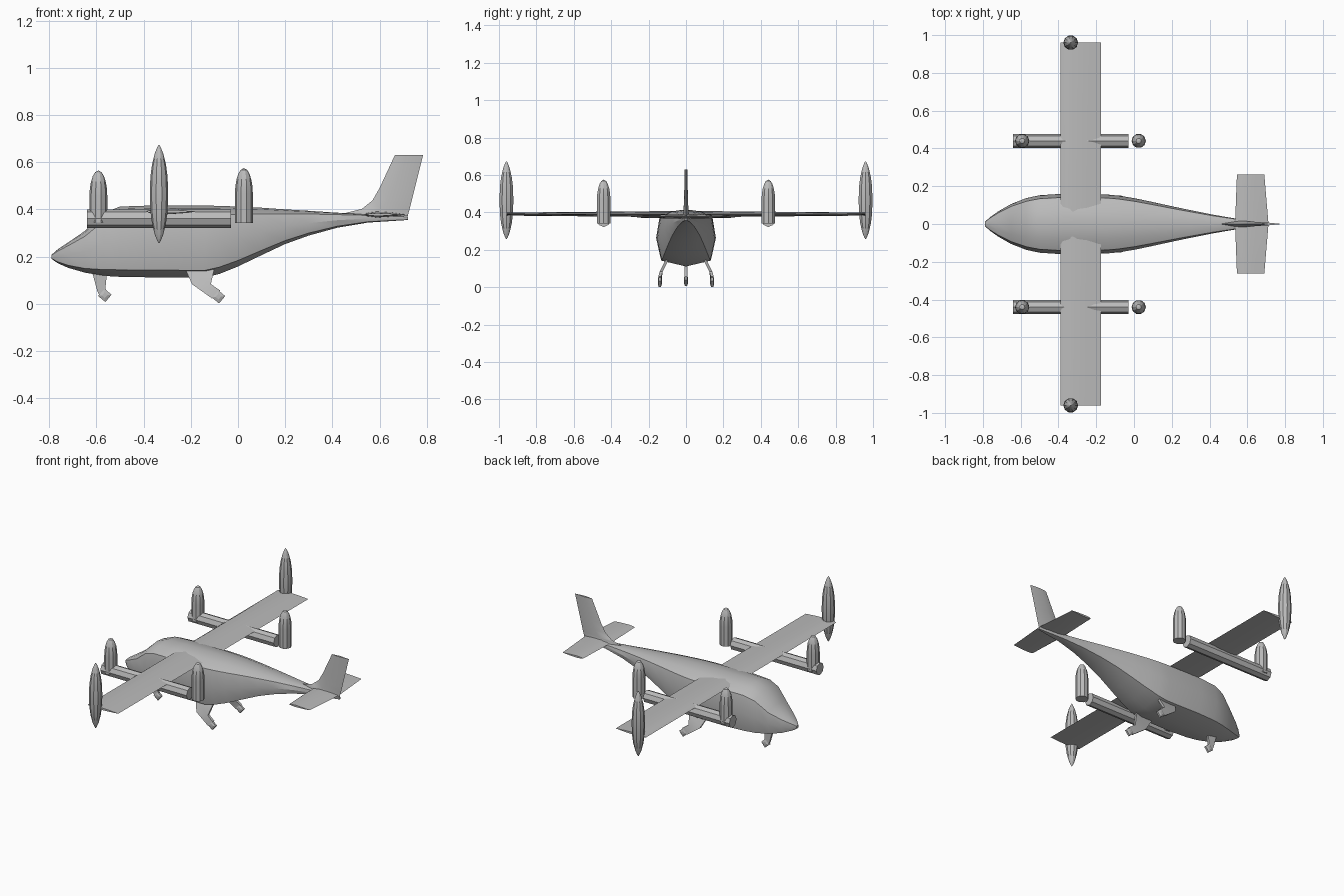
import bpy, bmesh
from math import cos, sin, pi, radians, sqrt

cube = bpy.data.objects.get("Cube")
if cube:
    bpy.data.objects.remove(cube)

grey = bpy.data.materials.new("plain grey")
grey.use_nodes = True
grey.diffuse_color = (0.5, 0.5, 0.5, 1)
grey.node_tree.nodes["Principled BSDF"].inputs["Base Color"].default_value = (0.5, 0.5, 0.5, 1)


def loft(name, rings, smooth=35):
    """Skin a list of equal-length point rings and cap both ends."""
    bm = bmesh.new()
    rows = [[bm.verts.new(p) for p in ring] for ring in rings]
    n = len(rows[0])
    for a, b in zip(rows, rows[1:]):
        for i in range(n):
            j = (i + 1) % n
            bm.faces.new((a[i], a[j], b[j], b[i]))
    bm.faces.new(rows[0])
    bm.faces.new(rows[-1])
    bmesh.ops.remove_doubles(bm, verts=bm.verts, dist=0.0003)
    bmesh.ops.recalc_face_normals(bm, faces=bm.faces)
    mesh = bpy.data.meshes.new(name)
    bm.to_mesh(mesh)
    bm.free()
    mesh.materials.append(grey)
    obj = bpy.data.objects.new(name, mesh)
    bpy.context.collection.objects.link(obj)
    bpy.ops.object.select_all(action='DESELECT')
    obj.select_set(True)
    bpy.context.view_layer.objects.active = obj
    if smooth:
        bpy.ops.object.shade_smooth_by_angle(angle=radians(smooth))
    return obj


def body_ring(x, w, low, top):
    """Cross-section: keel, chine, widest line, shoulder, crown."""
    h = top - low
    half = [(0.83 * w, low + 0.1 * h), (w, low + 0.5 * h),
            (0.88 * w, top - 0.13 * h), (0.5 * w, top - 0.035 * h)]
    side = [(x, y, z) for y, z in half]
    return [(x, 0, low)] + side + [(x, 0, top)] + [(x, -y, z) for x, y, z in side[::-1]]


# Fuselage stations: x, half width, underside, roof
loft("fuselage", [body_ring(*s) for s in (
    (-0.79, 0.01, 0.19, 0.208), (-0.765, 0.034, 0.172, 0.23), (-0.72, 0.066, 0.152, 0.26),
    (-0.65, 0.106, 0.132, 0.308), (-0.57, 0.137, 0.118, 0.385), (-0.5, 0.152, 0.114, 0.412),
    (-0.38, 0.16, 0.112, 0.416), (-0.14, 0.156, 0.111, 0.416), (-0.08, 0.15, 0.126, 0.415),
    (0.0, 0.137, 0.158, 0.412), (0.1, 0.116, 0.206, 0.407), (0.2, 0.094, 0.253, 0.4),
    (0.3, 0.073, 0.289, 0.394), (0.42, 0.049, 0.322, 0.386), (0.55, 0.027, 0.344, 0.379),
    (0.72, 0.006, 0.355, 0.37))], 28)


def foil(lead, trail, y, z, thick):
    """Symmetric wing section at a given span position."""
    chord = trail - lead
    upper = [(lead + t * chord, y, z + thick * k)
             for t, k in ((0.06, 0.28), (0.3, 0.5), (0.65, 0.34))]
    return ([(lead, y, z)] + upper + [(trail, y, z)]
            + [(x, y, 2 * z - h) for x, y, h in upper[::-1]])


loft("wing", [foil(-0.39, -0.175, y, 0.391, t)
              for y, t in ((-0.96, 0.016), (0, 0.034), (0.96, 0.016))])
loft("tailplane", [foil(a, b, y, 0.378, t) for a, b, y, t in (
    (0.545, 0.69, -0.262, 0.012), (0.535, 0.712, 0, 0.026), (0.545, 0.69, 0.262, 0.012))])


def fin_ring(lead, trail, z, thick):
    mid = lead + 0.4 * (trail - lead)
    return [(lead, 0, z), (mid, thick, z), (trail, 0, z), (mid, -thick, z)]


# Swept fin with a curved root fillet
loft("fin", [fin_ring(*r) for r in (
    (0.45, 0.72, 0.372, 0.018), (0.46, 0.723, 0.386, 0.017), (0.525, 0.728, 0.402, 0.014),
    (0.57, 0.737, 0.438, 0.012), (0.6, 0.75, 0.49, 0.01), (0.665, 0.785, 0.63, 0.007))])


def pod(name, x, y, profile):
    """Ten-sided upright body from (height, radius) pairs."""
    loft(name, [[(x + r * cos(i * pi / 5), y + r * sin(i * pi / 5), z) for i in range(10)]
                for z, r in profile], 25)


def bullet(low, top, r=0.038):
    nose = 0.11
    arc = [(top - nose + nose * t, r * sqrt(1 - t * t)) for t in (0, 0.3, 0.55, 0.78, 0.93, 1)]
    return [(low, r)] + arc


spindle = [(0.465 + 0.21 * t, 0.039 * (1 - abs(t) ** 2.4) ** 0.8)
           for t in (-1, -0.95, -0.82, -0.6, -0.35, 0, 0.35, 0.6, 0.82, 0.95, 1)]


def strut(name, y_sections, half):
    """Flat leg; each section gives front and rear (x, z) points and y."""
    loft(name, [[(xa, y - half, za), (xb, y - half, zb), (xb, y + half, zb), (xa, y + half, za)]
                for xa, za, xb, zb, y in y_sections])


def foot(name, x, y, z):
    """Tilted block with chamfered sides."""
    rings = []
    for dy, s in ((-0.011, 0.012), (-0.006, 0.029), (0.006, 0.029), (0.011, 0.012)):
        rings.append([(x + s * cos(radians(a)), y + dy, z + s * sin(radians(a)))
                      for a in (5, 95, 185, 275)])
    loft(name, rings, 0)


# Paired parts on each side
for side, s in (("left", 1), ("right", -1)):
    pod(side + "_tip_pod", -0.335, s * 0.96, spindle)
    loft(side + "_boom", [[(x, s * 0.44 + 0.037 * cos(i * pi / 4), 0.361 + 0.039 * sin(i * pi / 4))
                           for i in range(8)] for x in (-0.64, -0.03)], 0)
    pod(side + "_front_lift_pod", -0.592, s * 0.44, bullet(0.345, 0.565))
    pod(side + "_rear_lift_pod", 0.025, s * 0.44, bullet(0.342, 0.575))
    strut(side + "_main_leg", ((-0.225, 0.15, -0.1, 0.15, s * 0.1),
                               (-0.195, 0.083, -0.115, 0.083, s * 0.133),
                               (-0.11, 0.022, -0.075, 0.056, s * 0.14)), 0.008)
    foot(side + "_main_foot", -0.083, s * 0.14, 0.03)

# Nose gear
strut("nose_leg", ((-0.62, 0.14, -0.555, 0.14, 0), (-0.597, 0.055, -0.562, 0.065, 0),
                   (-0.585, 0.03, -0.55, 0.04, 0)), 0.007)
foot("nose_foot", -0.565, 0, 0.036)
